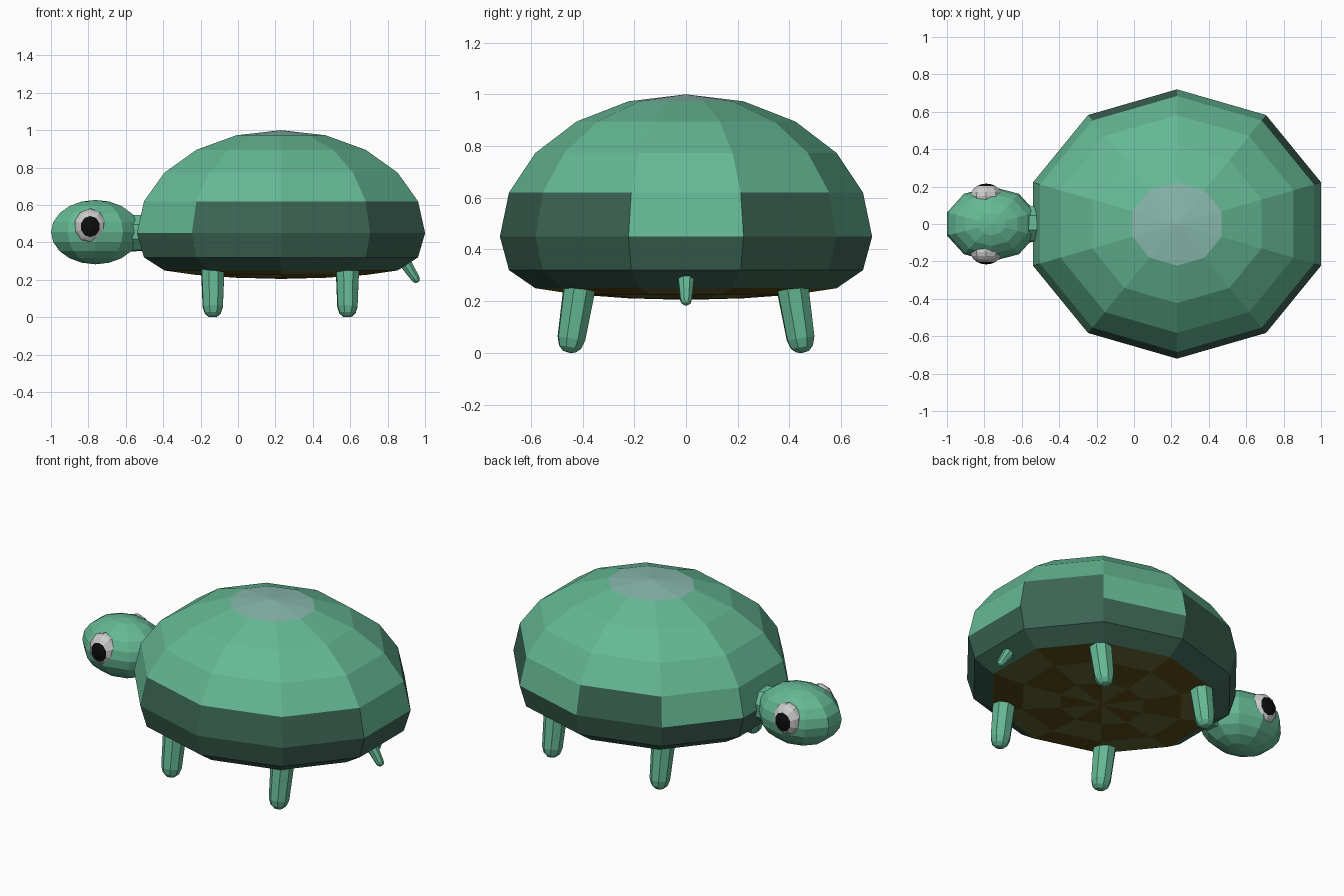
import bpy, bmesh
from math import sin, cos, pi, radians
from mathutils import Matrix, Vector

if "Cube" in bpy.data.objects:
    bpy.data.objects.remove(bpy.data.objects["Cube"])


def material(name, rgb):
    m = bpy.data.materials.new(name)
    m.diffuse_color = (*rgb, 1)
    m.use_nodes = True
    m.node_tree.nodes["Principled BSDF"].inputs["Base Color"].default_value = m.diffuse_color
    return m


green = material("green", (0.13, 0.48, 0.30))
dark = material("dark green", (0.045, 0.13, 0.09))
pale = material("pale green", (0.25, 0.48, 0.42))
olive = material("olive", (0.13, 0.13, 0.035))
brown = material("brown", (0.10, 0.07, 0.008))
white = material("eye white", (0.6, 0.58, 0.58))
black = material("black", (0.004, 0.004, 0.004))


def lathe(name, profile, matrix, mats, pick=lambda ring, seg: 0, segs=10):
    """Flat-faced revolve of (radius, z) points; radius 0 becomes a pole."""
    bm = bmesh.new()
    rings = []
    for r, z in profile:
        if r == 0:
            rings.append([bm.verts.new((0, 0, z))] * segs)
        else:
            rings.append([bm.verts.new((r * cos(a), r * sin(a), z))
                          for a in (radians(18) + 2 * pi * i / segs for i in range(segs))])
    for k in range(len(rings) - 1):
        for i in range(segs):
            j = (i + 1) % segs
            quad = [rings[k][i], rings[k + 1][i], rings[k + 1][j], rings[k][j]]
            face = bm.faces.new(list(dict.fromkeys(quad)))
            face.material_index = pick(k, i)
    bm.transform(matrix)
    bmesh.ops.recalc_face_normals(bm, faces=bm.faces)
    me = bpy.data.meshes.new(name)
    bm.to_mesh(me)
    bm.free()
    for m in mats:
        me.materials.append(m)
    ob = bpy.data.objects.new(name, me)
    bpy.context.collection.objects.link(ob)
    return ob


def ball(rings=10):
    return [(0, 1)] + [(sin(pi * k / rings), cos(pi * k / rings))
                       for k in range(1, rings)] + [(0, -1)]


def place(loc, scale):
    return Matrix.Translation(loc) @ Matrix.Diagonal((*scale, 1))


def limb(name, start, end, r0, r1):
    """Tapered limb with a rounded tip, running from start to end."""
    a, b = Vector(start), Vector(end)
    d = b - a
    n = d.length
    prof = [(0, 0), (r0, 0), (r1, n - r1), (r1 * 0.8, n - r1 * 0.4),
            (r1 * 0.45, n - r1 * 0.08), (0, n)]
    m = Matrix.Translation(a) @ d.to_track_quat('Z', 'Y').to_matrix().to_4x4()
    lathe(name, prof, m, [green], segs=8)


# Shell: dome, dark rim and checkered belly in one closed body
dome = [(r, 0.45 + 0.55 * z) for r, z in ball()[:6]]
under = [(0.951, 0.32), (0.809, 0.25), (0.588, 0.226), (0.309, 0.211), (0, 0.205)]
dark_panels = {0, 2, 6, 7, 8}


def shell_colour(ring, seg):
    if ring == 0:
        return 2
    if ring < 4:
        return 0
    if ring == 4:
        return 1 if seg in dark_panels else 0
    if ring < 7:
        return 1
    return 3 + (ring + seg) % 2


lathe("shell", dome + under, place((0.23, 0, 0), (0.81, 0.72, 1)),
      [green, dark, pale, olive, brown], shell_colour)

# Head and neck
lathe("head", ball(), place((-0.762, 0, 0.455), (0.25, 0.2, 0.172)), [green])
limb("neck", (-0.70, 0, 0.45), (-0.40, 0, 0.45), 0.11, 0.10)

# Eyes: flattened balls facing sideways with a black cap
for s, side in ((-1, "right"), (1, "left")):
    m = (Matrix.Translation((-0.79, s * 0.15, 0.485))
         @ Matrix.Rotation(-s * pi / 2, 4, 'X')
         @ Matrix.Diagonal((0.088, 0.096, 0.066, 1)))
    lathe(side + "_eye", ball(), m, [white, black], lambda ring, seg: 0 if ring > 1 else 1)

# Four splayed legs
for x, end in ((-0.135, "front"), (0.585, "back")):
    for s in (-1, 1):
        limb(f"{end}_leg_{'left' if s > 0 else 'right'}",
             (x, s * 0.395, 0.36), (x, s * 0.452, 0.0), 0.07, 0.057)

# Tail
limb("tail", (0.85, 0, 0.36), (0.962, 0, 0.187), 0.042, 0.024)
